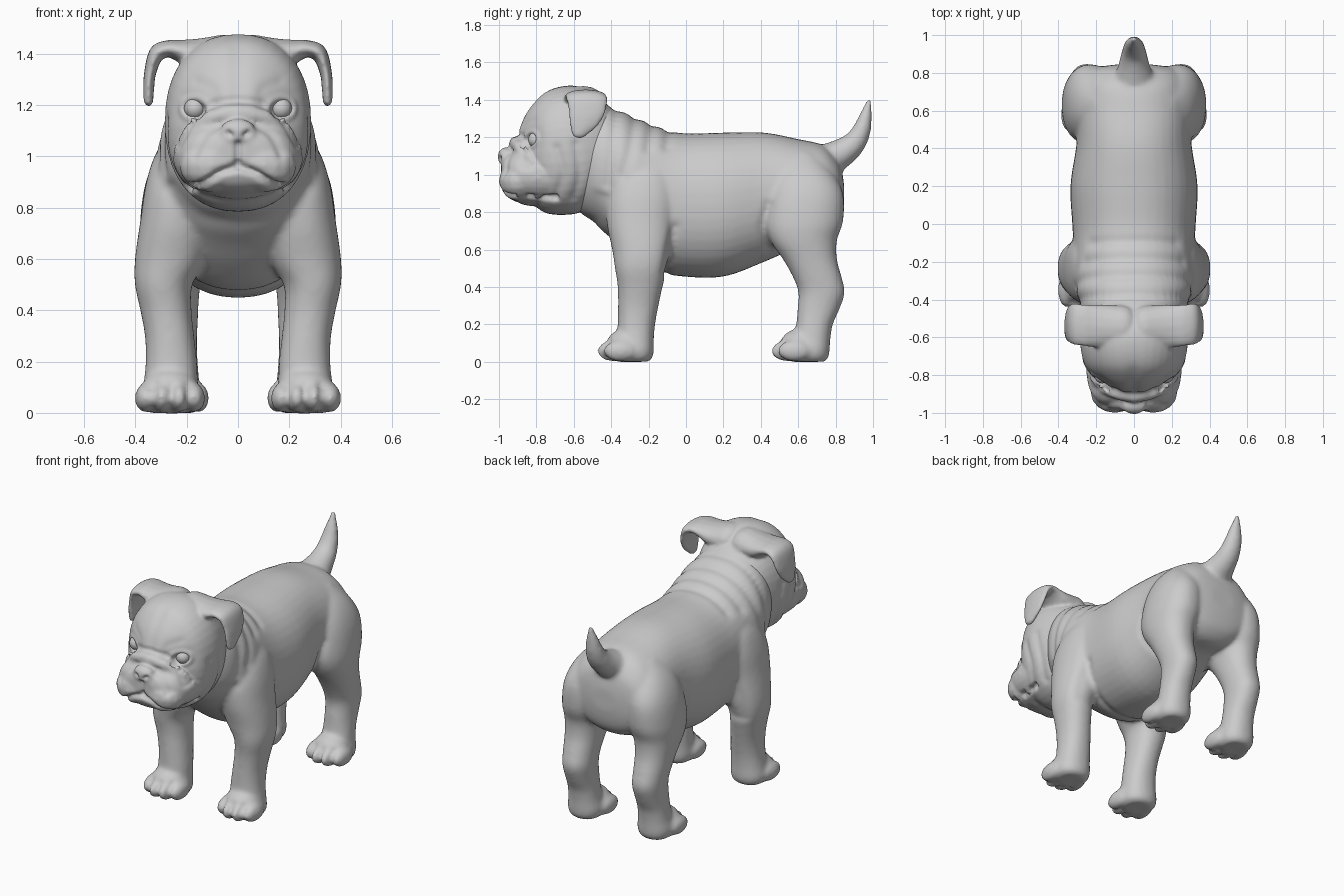
import bpy, bmesh, math
from mathutils import Vector
from mathutils.kdtree import KDTree
from mathutils.bvhtree import BVHTree

if "Cube" in bpy.data.objects:
    bpy.data.objects.remove(bpy.data.objects["Cube"])


def spline(rows, steps):
    """Catmull-Rom interpolation of rows of numbers."""
    out = []
    for i in range(len(rows) - 1):
        a, b, c, d = (rows[min(max(i + k, 0), len(rows) - 1)] for k in (-1, 0, 1, 2))
        for s in range(steps):
            t = s / steps
            out.append([0.5 * (2 * q + (r - p) * t + (2 * p - 5 * q + 4 * r - u) * t * t
                               + (3 * q - p - 3 * r + u) * t ** 3)
                        for p, q, r, u in zip(a, b, c, d)])
    return out + [list(rows[-1])]


def skin(bm, rows, axis='z', power=2.0, n=16, side=1):
    """Rings of (position on axis, centre 1, centre 2, radius 1, radius 2) joined and capped."""
    rings = []
    for t, c1, c2, r1, r2 in rows:
        ring = []
        for k in range(n):
            a = 2 * math.pi * k / n
            u, v = (math.copysign(abs(f) ** (2 / power), f) for f in (math.cos(a), math.sin(a)))
            x, w = side * (c1 + r1 * u), c2 + r2 * v
            ring.append(bm.verts.new((x, t, w) if axis == 'y' else (x, w, t)))
        rings.append(ring)
    for a, b in zip(rings, rings[1:]):
        for k in range(n):
            bm.faces.new((a[k], a[(k + 1) % n], b[(k + 1) % n], b[k]))
    bm.faces.new(rings[0])
    bm.faces.new(rings[-1])


def tube(bm, axis, rows, power=2.2, n=32, side=1):
    skin(bm, spline(rows, 4), axis, power, n, side)


def blob(bm, x, y, z, rx, ry, rz, rings=9):
    angles = [math.pi * (k + 0.2) / (rings - 0.6) for k in range(rings)]
    skin(bm, [(z - rz * math.cos(a), x, y, rx * math.sin(a), ry * math.sin(a)) for a in angles])


def strand(bm, rows, side=1, steps=5):
    """Chain of ellipsoids along a path."""
    for x, y, z, rx, ry, rz in spline(rows, steps):
        blob(bm, side * x, y, z, rx, ry, rz)


def add_object(name, bm):
    bmesh.ops.recalc_face_normals(bm, faces=bm.faces)
    me = bpy.data.meshes.new(name)
    bm.to_mesh(me)
    bm.free()
    me.shade_smooth()
    ob = bpy.data.objects.new(name, me)
    bpy.context.collection.objects.link(ob)
    return ob


def soften(ob, iterations):
    m = ob.modifiers.new("soften", 'SMOOTH')
    m.factor, m.iterations = 0.5, iterations


def fuse(name, bm, voxel, smooth):
    """Weld overlapping volumes into one soft skin."""
    ob = add_object(name, bm)
    m = ob.modifiers.new("weld", 'REMESH')
    m.mode, m.voxel_size = 'VOXEL', voxel
    soften(ob, smooth)
    bpy.context.view_layer.update()
    me = bpy.data.meshes.new_from_object(ob.evaluated_get(bpy.context.evaluated_depsgraph_get()))
    ob.modifiers.clear()
    ob.data = me
    me.shade_smooth()
    return ob


def crease(ob, view, pts, width, depth, ylim=9):
    """Press a stroke drawn in front (|x|, z) or side (y, z) view into the skin; negative depth raises it."""
    path = spline(pts, 10) if len(pts) > 1 else pts
    kd = KDTree(len(path))
    for i, (a, b) in enumerate(path):
        kd.insert((a, 0, b), i)
    kd.balance()
    reach, front, moves = 2.3 * width, view == 'front', []
    a0, a1 = min(p[0] for p in path) - reach, max(p[0] for p in path) + reach
    b0, b1 = min(p[1] for p in path) - reach, max(p[1] for p in path) + reach
    for v in ob.data.vertices:
        x, y, z = v.co
        a = abs(x) if front else y
        if z < b0 or z > b1 or a < a0 or a > a1 or y > ylim:
            continue
        d = kd.find((a, 0, z))[2]
        if d < reach:
            n = v.normal.copy()
            if not front or n.y < -0.1:
                moves.append((v, n * (-depth * math.exp(-(d / width) ** 2))))
    for v, m in moves:
        v.co += m
    ob.data.update()


# Torso, legs, paws and tail
bm = bmesh.new()
tube(bm, 'y', [(-.58, 0, 1.05, .20, .24), (-.5, 0, 1.05, .265, .31), (-.4, 0, 1.01, .30, .35),
               (-.3, 0, .945, .32, .375), (-.18, 0, .88, .322, .39), (-.03, 0, .84, .325, .383),
               (.2, 0, .84, .337, .385), (.42, 0, .88, .305, .345), (.6, 0, .90, .30, .29),
               (.73, 0, .89, .285, .27), (.80, 0, .88, .25, .215), (.83, 0, .88, .19, .155),
               (.845, 0, .88, .09, .07)], 2.2, 40)
front_leg = [(1.14, .15, -.2, .05, .06), (1.03, .19, -.21, .12, .14), (.9, .22, -.23, .138, .19),
             (.75, .235, -.24, .146, .185), (.6, .262, -.235, .14, .16), (.5, .29, -.24, .112, .14),
             (.4, .281, -.245, .1, .12), (.3, .267, -.255, .096, .108), (.2, .26, -.265, .1, .1),
             (.12, .262, -.272, .106, .1), (.06, .265, -.28, .114, .108), (.02, .265, -.28, .105, .1),
             (0, .265, -.28, .08, .08)]
hind_leg = [(1.12, .15, .62, .06, .07), (1.02, .19, .63, .115, .15), (.9, .225, .64, .135, .2),
            (.75, .237, .63, .145, .21), (.65, .248, .627, .13, .18), (.55, .252, .662, .112, .145),
            (.45, .252, .703, .1, .13), (.37, .25, .725, .094, .124), (.28, .25, .708, .09, .112),
            (.2, .25, .687, .093, .098), (.12, .25, .672, .1, .1), (.06, .25, .66, .11, .108),
            (.02, .25, .66, .1, .1), (0, .25, .66, .08, .08)]
for s in (1, -1):
    tube(bm, 'z', front_leg, side=s)
    tube(bm, 'z', hind_leg, side=s)
    for px, py in ((.265, -.385), (.25, .545)):
        blob(bm, s * px, py + .055, .085, .115, .1, .09)
        for off, back in ((-.095, .035), (-.034, 0), (.034, 0), (.095, .035)):
            blob(bm, s * (px + off), py + back, .058, .043, .092, .058)
strand(bm, [(0, .73, 1.06, .12, .1, .1), (0, .83, 1.115, .086, .078, .078), (0, .9, 1.17, .069, .063, .063),
            (0, .94, 1.24, .056, .05, .05), (0, .96, 1.31, .04, .035, .038),
            (0, .978, 1.39, .017, .016, .018)])
body = fuse("body", bm, .0125, 9)

# Skin rolls on the neck and back, shoulder, thigh and chest folds, toe gaps
for stroke in ([(-.37, 1.36), (-.4, 1.1), (-.42, .95)], [(-.27, 1.32), (-.3, 1.12), (-.34, 1.0)],
               [(-.18, 1.28), (-.2, 1.14)], [(-.09, 1.24), (-.1, 1.15)]):
    crease(body, 'side', stroke, .028, .010)
crease(body, 'side', [(-.06, .72), (-.09, .6), (-.11, .48)], .025, .010)
crease(body, 'side', [(.44, .84), (.41, .72), (.44, .61)], .022, .010)
crease(body, 'front', [(0, .74), (.15, .77), (.26, .88)], .03, .010, -.3)
for off in (-.064, 0, .064):
    crease(body, 'front', [(.258 + off, .02), (.258 + off, .11)], .012, .007)
soften(body, 2)

# Head with muzzle, jowls, brow fold, nose and hanging ears
bm = bmesh.new()
tube(bm, 'y', [(-.36, 0, 1.15, .16, .17), (-.45, 0, 1.145, .24, .255), (-.55, 0, 1.135, .275, .33),
               (-.65, 0, 1.13, .285, .345), (-.75, 0, 1.12, .262, .325), (-.82, 0, 1.11, .205, .27),
               (-.87, 0, 1.08, .14, .225), (-.91, 0, 1.05, .08, .15)], 2.25, 40)
tube(bm, 'y', [(-.68, 0, 1.0, .25, .16), (-.78, 0, 1.0, .252, .165), (-.86, 0, 1.0, .24, .155),
               (-.92, 0, 1.0, .21, .14), (-.965, 0, 1.0, .16, .11), (-.988, 0, 1.0, .09, .07)])
blob(bm, 0, -.963, 1.095, .075, .045, .052)
blob(bm, 0, -.82, .91, .17, .12, .078)
for s in (1, -1):
    blob(bm, s * .1, -.895, .965, .13, .106, .105)
    strand(bm, [(0, -.905, 1.168, .045, .042, .042), (.1, -.887, 1.15, .045, .042, .042),
                (.18, -.84, 1.08, .042, .042, .042), (.218, -.79, .98, .035, .035, .035)], s)
    strand(bm, [(.06, -.55, 1.385, .09, .12, .09), (.15, -.545, 1.39, .07, .12, .07),
                (.22, -.54, 1.41, .04, .114, .045), (.27, -.535, 1.42, .034, .112, .034),
                (.318, -.53, 1.40, .03, .113, .034), (.342, -.53, 1.33, .024, .1, .03),
                (.348, -.545, 1.27, .022, .08, .03), (.349, -.57, 1.222, .02, .042, .028)], s)
head = fuse("head", bm, .009, 6)

# Eye positions are taken from the face surface
me = head.data
tree = BVHTree.FromPolygons([v.co for v in me.vertices], [p.vertices[:] for p in me.polygons])
eye_x, eye_z = .168, 1.187
eye_y = tree.ray_cast(Vector((eye_x, -2, eye_z)), Vector((0, 1, 0)))[0].y

# Sockets, eyelids and face wrinkles
crease(head, 'front', [(eye_x, eye_z)], .05, .03, -.6)
lid = [(eye_x + .05 * math.cos(k * math.pi / 6), eye_z + .042 * math.sin(k * math.pi / 6)) for k in range(13)]
crease(head, 'front', lid, .013, -.012, -.6)
for stroke, width, depth in (
        ([(0, .965), (.07, .935), (.14, .89), (.2, .875)], .014, .024),
        ([(0, 1.045), (0, .965)], .012, .018),
        ([(.03, 1.083), (.042, 1.091)], .012, .018),
        ([(0, 1.222), (.1, 1.205), (.18, 1.13), (.235, 1.04)], .013, .010),
        ([(.08, 1.12), (.13, 1.085), (.17, 1.01)], .018, .010),
        ([(.09, 1.2), (.1, 1.26), (.16, 1.29)], .025, .005),
        ([(0, 1.42), (0, 1.24)], .035, .006)):
    crease(head, 'front', stroke, width, depth, -.6)
for stroke in ([(-.69, 1.14), (-.66, 1.0), (-.7, .88)], [(-.59, 1.16), (-.57, 1.0), (-.6, .88)]):
    crease(head, 'side', stroke, .024, .009)
soften(head, 2)

# Eyeballs
for s, name in ((1, "left_eye"), (-1, "right_eye")):
    bm = bmesh.new()
    blob(bm, s * eye_x, eye_y + .042, eye_z, .042, .042, .042, 14)
    add_object(name, bm)
